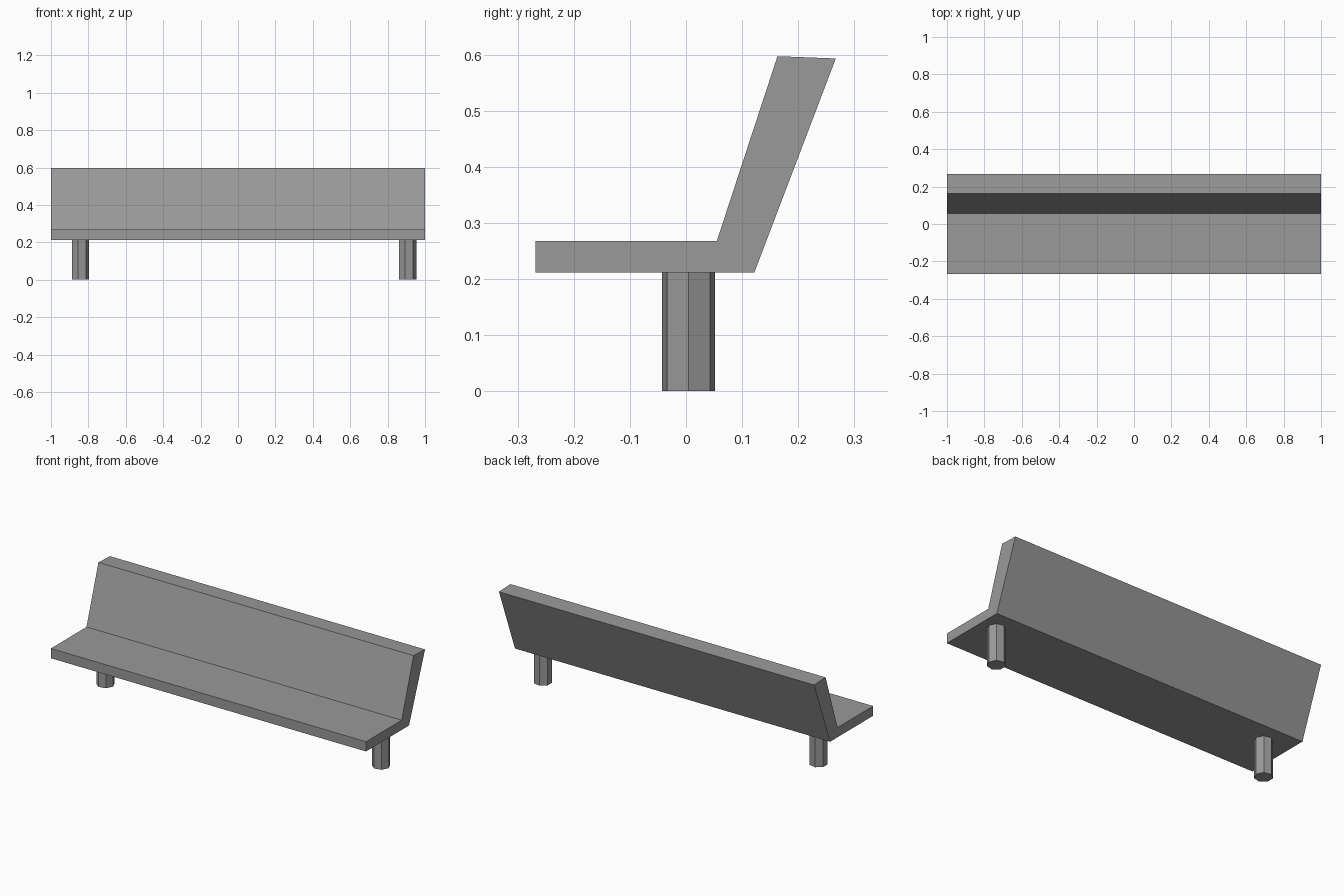
import bpy
import bmesh

default = bpy.data.objects.get("Cube")
if default:
    bpy.data.objects.remove(default, do_unlink=True)

# Plain grey for the whole bench
GREY = (0.32, 0.32, 0.32, 1.0)
grey = bpy.data.materials.new("stone_grey")
grey.use_nodes = True
grey.diffuse_color = GREY
grey.node_tree.nodes["Principled BSDF"].inputs["Base Color"].default_value = GREY


def extruded_bench(name, profile, half_length):
    """Extrude a closed (y, z) profile along x."""
    bm = bmesh.new()
    face = bm.faces.new([bm.verts.new((-half_length, y, z)) for y, z in profile])
    moved = bmesh.ops.extrude_face_region(bm, geom=[face])["geom"]
    verts = [v for v in moved if isinstance(v, bmesh.types.BMVert)]
    bmesh.ops.translate(bm, verts=verts, vec=(2 * half_length, 0, 0))
    # Extruding keeps or drops the start cap by context, so make sure both ends are closed
    bmesh.ops.holes_fill(bm, edges=[e for e in bm.edges if e.is_boundary], sides=0)
    bmesh.ops.recalc_face_normals(bm, faces=bm.faces)
    mesh = bpy.data.meshes.new(name)
    bm.to_mesh(mesh)
    bm.free()
    mesh.materials.append(grey)
    obj = bpy.data.objects.new(name, mesh)
    bpy.context.collection.objects.link(obj)
    return obj


def leg(name, x, y, radius, height):
    """Seven-sided post with one corner pointing to +x."""
    bpy.ops.mesh.primitive_cylinder_add(vertices=7, radius=radius, depth=height,
                                        location=(x, y, height / 2))
    obj = bpy.context.object
    obj.name = name
    # The primitive's first corner lies on +y
    obj.rotation_euler.z = -1.5708
    obj.data.materials.append(grey)
    return obj


# Seat and reclined backrest in one slab
SEAT_BOTTOM, SEAT_TOP = 0.212, 0.268
extruded_bench("seat_and_backrest", [
    (-0.268, SEAT_BOTTOM), (0.122, SEAT_BOTTOM),
    (0.267, 0.593), (0.163, 0.597),
    (0.055, SEAT_TOP), (-0.268, SEAT_TOP),
], 1.0)

# Legs
for name, x in (("right_leg", -0.844), ("left_leg", 0.905)):
    leg(name, x, 0.0045, 0.0487, SEAT_BOTTOM)
